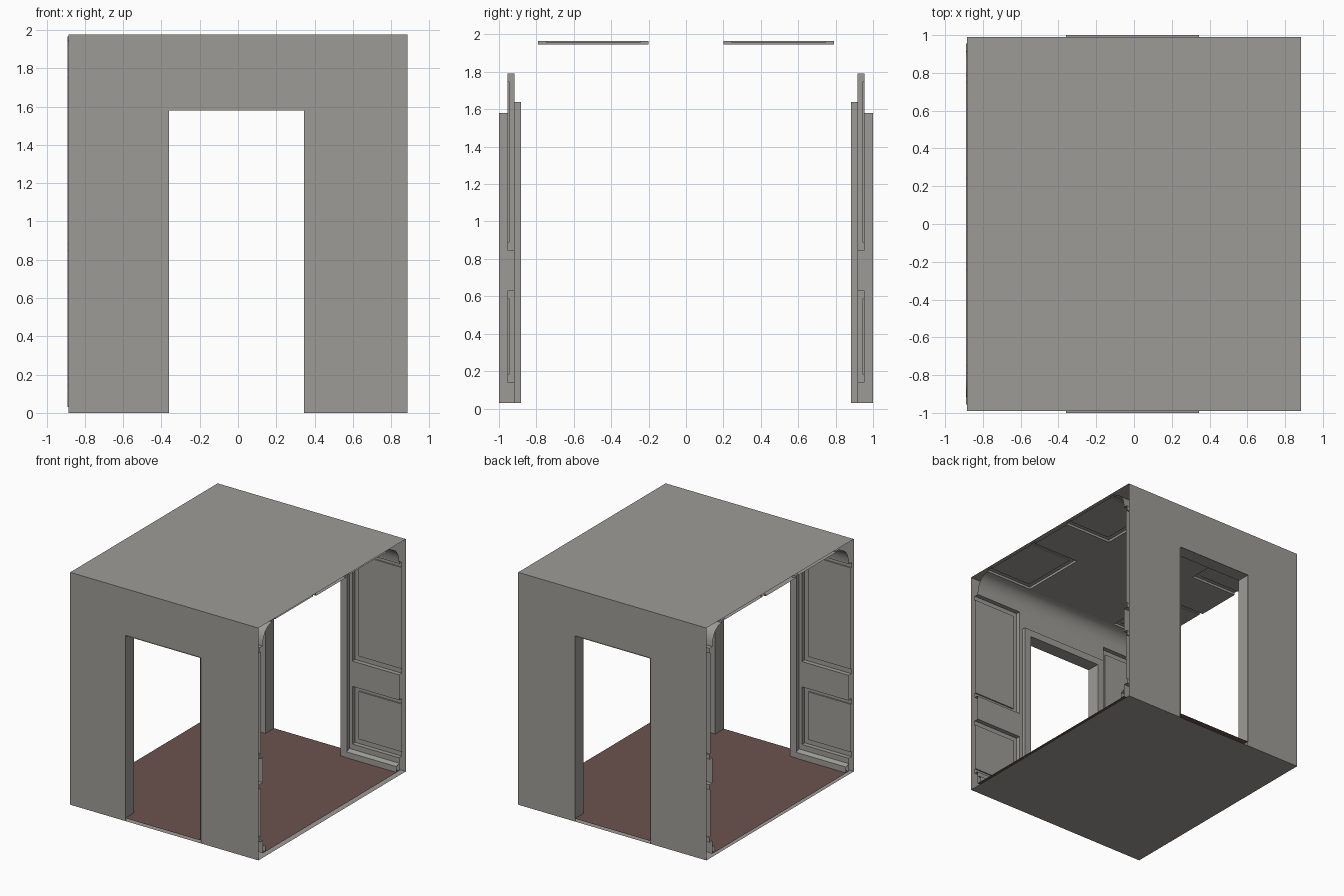
import bpy, bmesh, math
from mathutils import Vector

if "Cube" in bpy.data.objects:
    bpy.data.objects.remove(bpy.data.objects["Cube"])

CX = -0.0075                  # interior is offset slightly from the shell
HALF = 0.8825                 # half length of the passage
DOOR, DOOR_TOP = 0.3525, 1.58
FLOOR, CEIL, COVE = 0.03, 1.945, 1.80
WALL, COVE_Y = 0.917, 0.80
PANEL, RIM = 0.44, 0.042      # panel start along x, groove width
CENTRE = Vector((0, 0, 1))


def material(name, rgb):
    m = bpy.data.materials.new(name)
    m.use_nodes = True
    col = (*rgb, 1)
    m.diffuse_color = col
    bsdf = m.node_tree.nodes["Principled BSDF"]
    bsdf.inputs["Base Color"].default_value = col
    bsdf.inputs["Roughness"].default_value = 0.8
    return m


GREY = material("warm grey plaster", (0.34, 0.33, 0.305))
BROWN = material("brown floor", (0.15, 0.085, 0.075))


def build(name, quads, mat, inward=True):
    """Make an object from quads, facing the room or away from it."""
    bm = bmesh.new()
    for q in quads:
        bm.faces.new([bm.verts.new(p) for p in q])
    bmesh.ops.remove_doubles(bm, verts=bm.verts, dist=0.0001)
    bm.normal_update()
    for f in bm.faces:
        faces_room = f.normal.dot(CENTRE - f.calc_center_median()) > 0
        if faces_room != inward:
            f.normal_flip()
    me = bpy.data.meshes.new(name)
    bm.to_mesh(me)
    bm.free()
    me.materials.append(mat)
    ob = bpy.data.objects.new(name, me)
    bpy.context.collection.objects.link(ob)
    return ob


def relief(us, vs, depth, place):
    """Stepped surface: one quad per cell, side quads where the depth changes."""
    us, vs = sorted(us), sorted(vs)
    d = [[depth((a + b) / 2, (c + e) / 2) for c, e in zip(vs, vs[1:])]
         for a, b in zip(us, us[1:])]
    quads = []
    for i, row in enumerate(d):
        for j, h in enumerate(row):
            if h is None:
                continue
            u0, u1, v0, v1 = us[i], us[i + 1], vs[j], vs[j + 1]
            quads.append([place(u0, v0, h), place(u1, v0, h), place(u1, v1, h), place(u0, v1, h)])
            if i + 1 < len(d) and d[i + 1][j] not in (None, h):
                k = d[i + 1][j]
                quads.append([place(u1, v0, h), place(u1, v1, h), place(u1, v1, k), place(u1, v0, k)])
            if j + 1 < len(row) and row[j + 1] not in (None, h):
                k = row[j + 1]
                quads.append([place(u0, v1, h), place(u1, v1, h), place(u1, v1, k), place(u0, v1, k)])
    return quads


def panel_depth(u, v, spans, groove, field):
    """Depth of grooved panels that run on past the open ends."""
    for lo, hi in spans:
        if abs(u) > PANEL and lo < v < hi:
            inner = abs(u) > PANEL + RIM and lo + RIM < v < hi - RIM
            return field if inner else groove
    return 0


def span_breaks(spans):
    return [x for lo, hi in spans for x in (lo, lo + RIM, hi - RIM, hi)]


def box(name, lo, hi):
    bpy.ops.mesh.primitive_cube_add(size=1, location=[(a + b) / 2 for a, b in zip(lo, hi)])
    ob = bpy.context.object
    ob.name = name
    ob.dimensions = [abs(b - a) for a, b in zip(lo, hi)]
    bpy.ops.object.transform_apply(location=False, rotation=False, scale=True)
    ob.data.materials.append(GREY)


# Outer shell, open at both ends
X, Y, TOP = 0.885, 0.99, 1.975
slab = lambda z: [(-X, -Y, z), (X, -Y, z), (X, Y, z), (-X, Y, z)]
shell = [slab(0), slab(TOP)]
hole = lambda x, z: None if abs(x - CX) < DOOR and z < DOOR_TOP else 0
for s in (-1, 1):
    shell += relief([-X, CX - DOOR, CX + DOOR, X], [0, DOOR_TOP, TOP], hole,
                    lambda x, z, h, s=s: (x, s * Y, z))
build("outer_shell", shell, GREY, inward=False)

x_breaks = [s * x for s in (-1, 1) for x in (HALF, PANEL, PANEL + RIM)]
wall_spans = [(0.14, 0.63), (0.845, 1.79)]


def wall_depth(x, z):
    if abs(x) < DOOR and z < DOOR_TOP:
        return None
    return panel_depth(x, z, wall_spans, 0.038, 0.027)


for side, s in (("front", -1), ("back", 1)):
    # Panelled inner wall with doorway
    build(side + "_panelled_wall",
          relief(x_breaks + [-DOOR, DOOR], [FLOOR, DOOR_TOP, COVE] + span_breaks(wall_spans),
                 wall_depth, lambda x, z, h: (CX + x, s * (WALL + h), z)), GREY)

    # Curved cove between wall and ceiling
    arc = [(s * (COVE_Y + (WALL - COVE_Y) * math.cos(a)), COVE + (CEIL - COVE) * math.sin(a))
           for a in (math.pi / 2 * i / 6 for i in range(7))]
    cove = build(side + "_cove",
                 [[(CX - HALF, *p), (CX + HALF, *p), (CX + HALF, *q), (CX - HALF, *q)]
                  for p, q in zip(arc, arc[1:])], GREY)
    for f in cove.data.polygons:
        f.use_smooth = True

    # Lining of the doorway
    path = [(-DOOR, FLOOR), (-DOOR, DOOR_TOP), (DOOR, DOOR_TOP), (DOOR, FLOOR)]
    build(side + "_door_lining",
          [[(CX + a[0], s, a[1]), (CX + b[0], s, b[1]),
            (CX + b[0], s * WALL, b[1]), (CX + a[0], s * WALL, a[1])]
           for a, b in zip(path, path[1:])], GREY)

    # Architrave and skirting
    trim, face = 0.06, 0.883
    box(side + "_architrave_head", (CX - DOOR - trim, s * face, DOOR_TOP),
        (CX + DOOR + trim, s * WALL, DOOR_TOP + trim))
    for hand, t in (("left", 1), ("right", -1)):
        inner, outer = CX + t * DOOR, CX + t * (DOOR + trim)
        box(f"{side}_architrave_{hand}", (inner, s * face, FLOOR), (outer, s * WALL, DOOR_TOP))
        build(f"{side}_skirting_{hand}",
              [[(outer, s * a[0], a[1]), (CX + t * HALF, s * a[0], a[1]),
                (CX + t * HALF, s * b[0], b[1]), (outer, s * b[0], b[1])]
               for a, b in (((0.88, FLOOR), (0.88, 0.08)), ((0.88, 0.08), (WALL, 0.095)))], GREY)

# Panelled ceiling
ceil_spans = [(-0.79, -0.2), (0.2, 0.79)]
build("panelled_ceiling",
      relief(x_breaks, [-COVE_Y, COVE_Y] + span_breaks(ceil_spans),
             lambda x, y: panel_depth(x, y, ceil_spans, 0.02, 0.011),
             lambda x, y, h: (CX + x, y, CEIL + h)), GREY)

# Floor with a threshold through each doorway
rect = lambda hx, y0, y1: [(CX - hx, y0, FLOOR), (CX + hx, y0, FLOOR),
                           (CX + hx, y1, FLOOR), (CX - hx, y1, FLOOR)]
build("floor", [rect(HALF, -WALL, WALL), rect(DOOR, WALL, 1), rect(DOOR, -1, -WALL)], BROWN)
